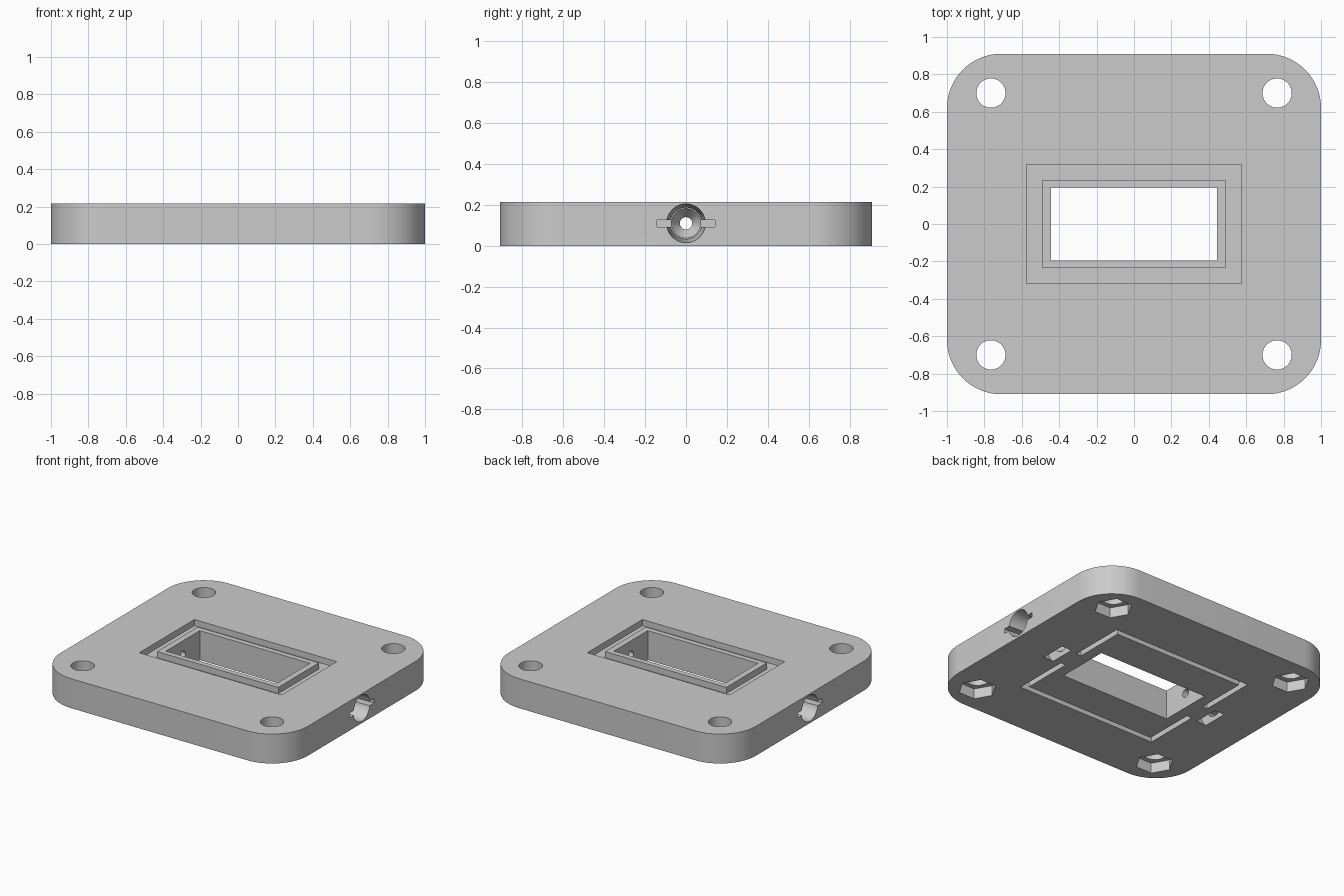
import bpy, bmesh
from math import radians, pi, sin, cos
from mathutils import Matrix, Vector

if "Cube" in bpy.data.objects:
    bpy.data.objects.remove(bpy.data.objects["Cube"], do_unlink=True)

HEIGHT = 0.215
PORT_Z = 0.11

grey = bpy.data.materials.new("plain grey")
grey.use_nodes = True
grey.diffuse_color = (0.6, 0.6, 0.6, 1)
grey.node_tree.nodes["Principled BSDF"].inputs["Base Color"].default_value = (0.6, 0.6, 0.6, 1)


def make(name, bm):
    bmesh.ops.recalc_face_normals(bm, faces=bm.faces)
    mesh = bpy.data.meshes.new(name)
    bm.to_mesh(mesh)
    bm.free()
    mesh.materials.append(grey)
    obj = bpy.data.objects.new(name, mesh)
    bpy.context.collection.objects.link(obj)
    return obj


def box(x0, x1, y0, y1, z0, z1):
    bm = bmesh.new()
    bmesh.ops.create_cube(bm, size=1)
    size = Matrix.Diagonal((x1 - x0, y1 - y0, z1 - z0, 1))
    middle = Matrix.Translation(((x0 + x1) / 2, (y0 + y1) / 2, (z0 + z1) / 2))
    bm.transform(middle @ size)
    return make("cutter", bm)


def upright(x, y, z0, z1, radius, sides):
    bm = bmesh.new()
    ring = [bm.verts.new((x + radius * cos(2 * pi * i / sides),
                          y + radius * sin(2 * pi * i / sides), z0)) for i in range(sides)]
    face = bm.faces.new(ring)
    top = bmesh.ops.extrude_face_region(bm, geom=[face])["geom"]
    bmesh.ops.translate(bm, vec=(0, 0, z1 - z0),
                        verts=[v for v in top if isinstance(v, bmesh.types.BMVert)])
    return make("cutter", bm)


def turned(profile, side, sides=48, ceiling=1):
    """Solid of revolution about the port axis; profile holds (x, radius)."""
    bm = bmesh.new()
    rings = []
    for x, r in profile:
        rings.append([bm.verts.new((side * x, r * cos(2 * pi * i / sides),
                                    min(PORT_Z + r * sin(2 * pi * i / sides), ceiling)))
                      for i in range(sides)])
    for a, b in zip(rings, rings[1:]):
        for i in range(sides):
            j = (i + 1) % sides
            bm.faces.new((a[i], a[j], b[j], b[i]))
    bm.faces.new(rings[0])
    bm.faces.new(rings[-1])
    return make("cutter", bm)


# Rounded plate
bm = bmesh.new()
outline = []
R = 0.29
for k, (sx, sy) in enumerate(((1, 1), (-1, 1), (-1, -1), (1, -1))):
    for i in range(17):
        a = pi / 2 * (k + i / 16)
        outline.append(bm.verts.new((sx * (1 - R) + R * cos(a), sy * (0.91 - R) + R * sin(a), 0)))
base = bm.faces.new(outline)
top = bmesh.ops.extrude_face_region(bm, geom=[base])["geom"]
bmesh.ops.translate(bm, vec=(0, 0, HEIGHT),
                    verts=[v for v in top if isinstance(v, bmesh.types.BMVert)])
plate = make("flange_plate", bm)

cutters = []

# Central window
cutters.append(box(-0.445, 0.445, -0.195, 0.195, -0.1, 0.4))

for s in (-1, 1):
    # Seal groove around the window, top side
    floor = HEIGHT - 0.045
    cutters.append(box(-0.575, 0.575, *sorted((s * 0.235, s * 0.318)), floor, 0.3))
    cutters.append(box(*sorted((s * 0.49, s * 0.575)), -0.25, 0.25, floor, 0.3))

    # Narrow groove, underside, broken beside each port
    cutters.append(box(-0.565, 0.565, *sorted((s * 0.455, s * 0.495)), -0.1, 0.06))
    for t in (-1, 1):
        cutters.append(box(*sorted((s * 0.525, s * 0.565)), *sorted((t * 0.08, t * 0.47)), -0.1, 0.06))

        # Bolt holes with hexagonal nut recesses below
        cutters.append(upright(s * 0.765, t * 0.70, -0.1, 0.4, 0.078, 48))
        cutters.append(upright(s * 0.765, t * 0.70, -0.1, 0.075, 0.127, 6))

    # Side ports: tapered bore, wing slot and locking chamber
    cutters.append(turned([(1.02, 0.096), (0.62, 0.072), (0.56, 0.03), (0.4, 0.03)], s))
    cutters.append(box(*sorted((s * 0.66, s * 1.1)), -0.142, 0.142, PORT_Z - 0.017, PORT_Z + 0.017))
    cutters.append(turned([(0.70, 0.145), (0.62, 0.145)], s, ceiling=0.2))

bpy.context.view_layer.objects.active = plate
for cutter in cutters:
    mod = plate.modifiers.new("cut", "BOOLEAN")
    mod.operation = "DIFFERENCE"
    mod.solver = "EXACT"
    mod.object = cutter
    bpy.ops.object.modifier_apply(modifier=mod.name)
    bpy.data.objects.remove(cutter, do_unlink=True)

bpy.ops.object.select_all(action="DESELECT")
plate.select_set(True)
bpy.ops.object.shade_smooth_by_angle(angle=radians(25))
